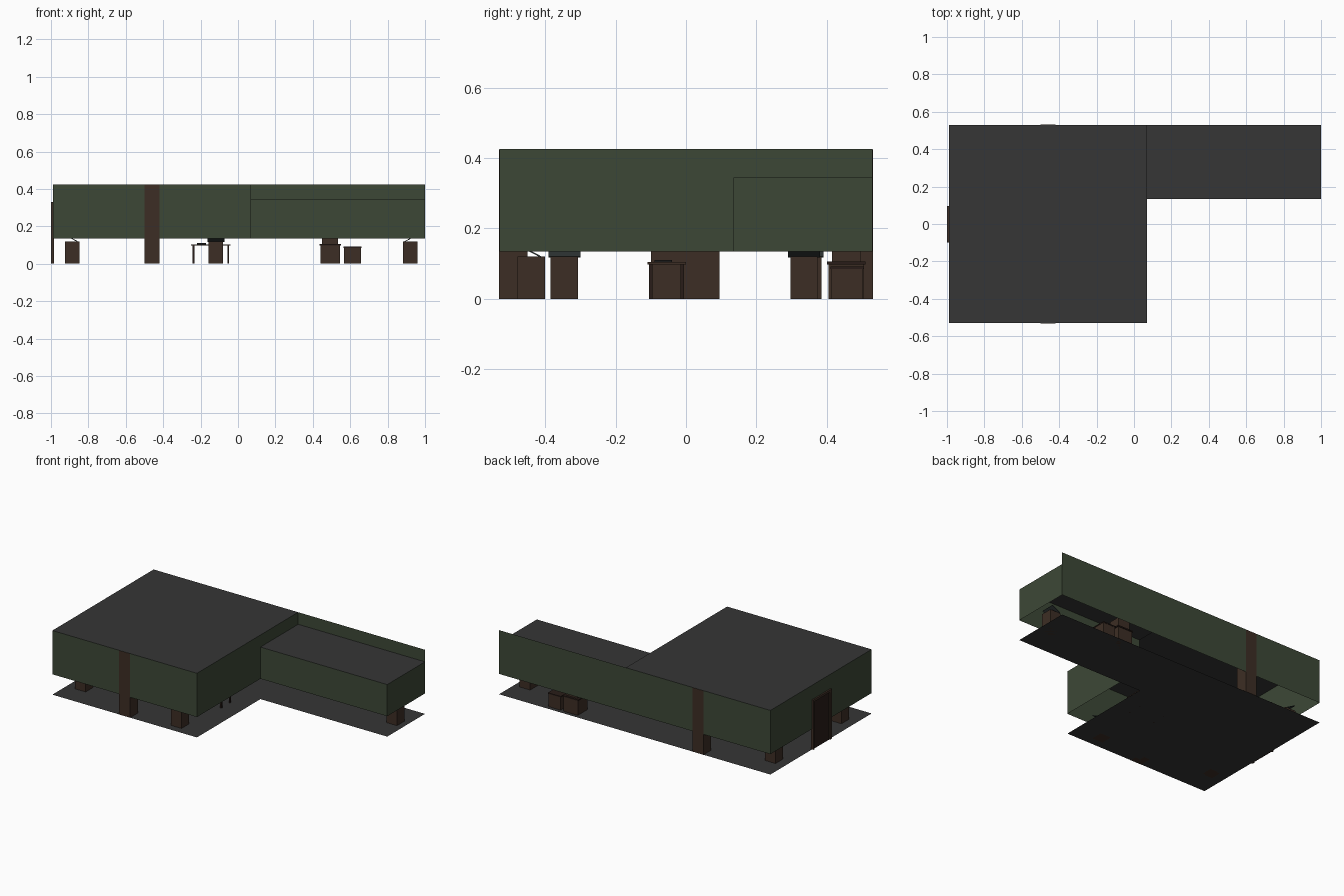
import bpy, math
from mathutils import Matrix

if "Cube" in bpy.data.objects:
    bpy.data.objects.remove(bpy.data.objects["Cube"])


def material(name, rgb):
    m = bpy.data.materials.new(name)
    m.diffuse_color = (*rgb, 1)
    m.use_nodes = True
    m.node_tree.nodes["Principled BSDF"].inputs["Base Color"].default_value = m.diffuse_color
    return m


GREEN = material("wall green", (0.046, 0.064, 0.037))
GREY = material("slab grey", (0.037, 0.037, 0.037))
BROWN = material("wood brown", (0.046, 0.027, 0.018))
DARK = material("dark wood", (0.022, 0.012, 0.009))
SCREEN = material("screen slate", (0.030, 0.038, 0.038))
BLACK = material("black trim", (0.010, 0.010, 0.010))


def mesh(name, verts, faces, mat):
    me = bpy.data.meshes.new(name)
    me.from_pydata(verts, [], faces)
    me.materials.append(mat)
    ob = bpy.data.objects.new(name, me)
    bpy.context.collection.objects.link(ob)
    return ob


def box(name, x, y, z, mat):
    v = [(a, b, c) for c in z for b in y for a in x]
    f = [(0, 2, 3, 1), (4, 5, 7, 6), (0, 1, 5, 4),
         (1, 3, 7, 5), (3, 2, 6, 7), (2, 0, 4, 6)]
    return mesh(name, v, f, mat)


def wall(name, p, q, z0, z1):
    return mesh(name, [(*p, z0), (*q, z0), (*q, z1), (*p, z1)],
                [(0, 1, 2, 3)], GREEN)


def slab(name, points, z):
    return mesh(name, [(x, y, z) for x, y in points],
                [tuple(range(len(points)))], GREY)


# L-shaped room outline
L, M, R = -0.99, 0.07, 1.0
F, W, B = -0.53, 0.135, 0.53
LOW, WING, TOP = 0.135, 0.345, 0.425

slab("floor", [(L, F), (M, F), (M, W), (R, W), (R, B), (L, B)], 0)
slab("main_ceiling", [(L, F), (M, F), (M, B), (L, B)], TOP)
slab("wing_ceiling", [(M, W), (R, W), (R, B), (M, B)], WING)

# Raised wall bands
wall("front_wall", (L, F), (M, F), LOW, TOP)
wall("main_right_wall", (M, F), (M, W), LOW, TOP)
wall("step_wall", (M, W), (M, B), WING, TOP)
wall("wing_front_wall", (M, W), (R, W), LOW, WING)
wall("wing_end_wall", (R, W), (R, B), LOW, WING)
wall("back_wall", (R, B), (L, B), LOW, TOP)
wall("left_wall", (L, B), (L, F), LOW, TOP)

# Pillars against the front and back walls
for side, y in (("front", (F - 0.001, -0.45)), ("back", (0.45, B + 0.001))):
    box(side + "_pillar", (-0.50, -0.42), y, (0, TOP - 0.001), BROWN)

# Door with a frame and a recessed leaf
box("door_leaf", (-0.994, -0.986), (-0.08, 0.08), (0, 0.315), DARK)
for s, y in (("front", (-0.10, -0.08)), ("back", (0.08, 0.095))):
    box(s + "_door_jamb", (-1.0, -0.985), y, (0, 0.33), BROWN)
box("door_lintel", (-1.0, -0.985), (-0.08, 0.08), (0.315, 0.33), BROWN)
box("door_inner_face", (-0.986, -0.985), (-0.08, 0.08), (0, 0.315), BROWN)


# Pedestals with tilted display panels, low edge towards the given heading
def pedestal(name, x, y, heading):
    h = 0.039
    box(name + "_pedestal", (x - h, x + h), (y - h, y + h), (0, 0.12), BROWN)
    p = box(name + "_panel", (-0.033, 0.033), (-0.046, 0.046),
            (-0.002, 0.002), SCREEN)
    p.matrix_world = (Matrix.Translation((x, y, 0.134))
                      @ Matrix.Rotation(heading, 4, 'Z')
                      @ Matrix.Rotation(math.radians(28), 4, 'Y'))


pedestal("left_front", -0.887, -0.345, 0)
pedestal("left_back", -0.887, 0.345, 0)
pedestal("front", -0.118, -0.44, math.pi / 2)
pedestal("wing", 0.92, 0.335, math.pi)

# Table with four legs and a flat tray
box("table_top", (-0.25, -0.04), (-0.11, 0.0), (0.097, 0.104), BROWN)
for x in (-0.238, -0.052):
    for y in (-0.10, -0.01):
        box("table_leg", (x - 0.005, x + 0.005), (y - 0.005, y + 0.005),
            (0, 0.097), DARK)
box("table_tray", (-0.22, -0.17), (-0.09, -0.04), (0.104, 0.111), BLACK)

# Cabinets in the wing
box("cabinet_body", (0.44, 0.545), (0.405, 0.505), (0, 0.098), BROWN)
box("cabinet_top", (0.435, 0.55), (0.40, 0.51), (0.098, 0.106), DARK)
box("cabinet_upper", (0.45, 0.535), (0.415, 0.495), (0.106, 0.17), BROWN)
box("crate_body", (0.567, 0.658), (0.412, 0.503), (0, 0.085), BROWN)
box("crate_lid", (0.565, 0.66), (0.41, 0.505), (0.085, 0.092), DARK)
